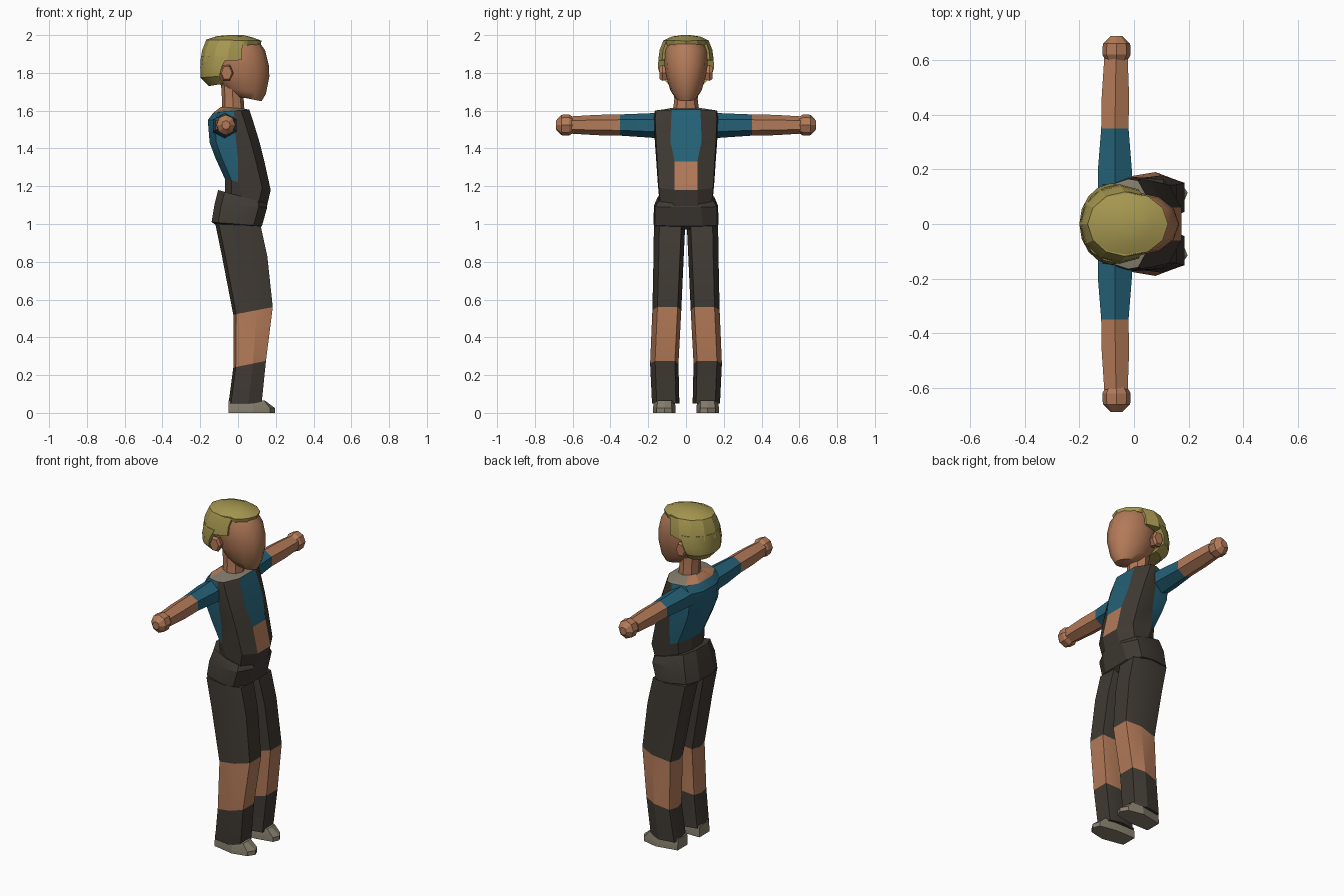
import bpy, bmesh, math

# Flat colours
COLORS = {
    "skin": (0.45, 0.195, 0.098), "teal": (0.018, 0.12, 0.185),
    "charcoal": (0.051, 0.042, 0.033), "hair_blond": (0.38, 0.31, 0.08),
    "stone_grey": (0.24, 0.21, 0.155)}
MATS = {}
for name, c in COLORS.items():
    MATS[name] = bpy.data.materials.new(name)
    MATS[name].diffuse_color = (*c, 1)
KEYS = list(COLORS)


def loft(name, rings, color, angle=28):
    """Skin closed rings; color is a name or a rule (band, side) -> name."""
    bm = bmesh.new()
    vs = [[bm.verts.new(p) for p in r] for r in rings]
    n = len(rings[0])
    pick = color if callable(color) else (lambda b, s: color)
    for b in range(len(rings) - 1):
        for s in range(n):
            t = (s + 1) % n
            f = bm.faces.new((vs[b][s], vs[b][t], vs[b + 1][t], vs[b + 1][s]))
            f.material_index = KEYS.index(pick(b, s))
    bm.faces.new(vs[0]).material_index = KEYS.index(pick(0, 0))
    bm.faces.new(vs[-1]).material_index = KEYS.index(pick(len(rings) - 2, 0))
    bmesh.ops.recalc_face_normals(bm, faces=bm.faces)
    me = bpy.data.meshes.new(name)
    bm.to_mesh(me)
    bm.free()
    for k in KEYS:
        me.materials.append(MATS[k])
    ob = bpy.data.objects.new(name, me)
    bpy.context.collection.objects.link(ob)
    bpy.ops.object.select_all(action='DESELECT')
    ob.select_set(True)
    bpy.context.view_layer.objects.active = ob
    bpy.ops.object.shade_smooth_by_angle(angle=math.radians(angle))
    return ob


def oval(back, front, hw, zb, zf, n=12, a0=0.0, a1=360.0):
    """Horizontal oval from x=back to x=front, tilted from zb to zf."""
    pts = []
    full = a1 - a0 >= 360
    for i in range(n):
        a = math.radians(a0 + (a1 - a0) * i / (n if full else n - 1))
        t = (1 + math.cos(a)) / 2
        pts.append((back + (front - back) * t, hw * math.sin(a), zb + (zf - zb) * t))
    return pts


# Torso: open vest over a shirt, bare midriff
def torso_ring(b, m, f, cw, hw, zb, zf):
    half = [(f, cw), (f - 0.045, hw * 0.96), (m, hw), (b + 0.035, hw * 0.85), (b, cw * 0.8)]
    pts = half + [(x, -y) for x, y in reversed(half)]
    return [(x, y, zb + (zf - zb) * (x - b) / (f - b)) for x, y in pts]


def torso_color(band, side):
    if band == 5:                                   # shoulder tops
        return "skin" if 3 <= side <= 5 else "stone_grey"
    if side == 9:                                   # front opening
        return ("charcoal", "skin", "teal", "teal", "teal")[band]
    if 2 <= side <= 6 and band > 0:                 # back of the shirt
        return "teal"
    return "charcoal"


loft("torso", [
    torso_ring(-0.07, 0.03, 0.15, 0.06, 0.14, 1.14, 1.08),
    torso_ring(-0.07, 0.0, 0.173, 0.06, 0.15, 1.24, 1.18),
    torso_ring(-0.12, 0.0, 0.14, 0.06, 0.158, 1.35, 1.33),
    torso_ring(-0.15, -0.01, 0.112, 0.083, 0.165, 1.43, 1.44),
    torso_ring(-0.16, -0.02, 0.075, 0.078, 0.17, 1.55, 1.56),
    torso_ring(-0.13, -0.02, 0.06, 0.075, 0.165, 1.59, 1.605),
    torso_ring(-0.09, -0.03, 0.035, 0.04, 0.07, 1.62, 1.61)], torso_color, 20)

# Pelvis
loft("hips", [
    torso_ring(-0.10, 0.0, 0.10, 0.04, 0.12, 0.985, 0.97),
    torso_ring(-0.14, 0.0, 0.127, 0.09, 0.172, 1.01, 0.99),
    torso_ring(-0.125, 0.0, 0.155, 0.08, 0.17, 1.10, 1.09),
    torso_ring(-0.105, 0.03, 0.15, 0.07, 0.15, 1.18, 1.11)], "charcoal", 20)

# Legs: x back, x front, y inner, y outer, z back, z front
LEG = [(-0.05, 0.125, 0.035, 0.18, 0.05, 0.05),
       (-0.025, 0.148, 0.04, 0.19, 0.24, 0.275),
       (-0.025, 0.184, 0.025, 0.178, 0.52, 0.56),
       (-0.085, 0.155, 0.012, 0.172, 0.83, 0.83),
       (-0.12, 0.12, 0.004, 0.17, 1.0, 0.99)]
SECTION = [(1, -0.75), (1, 0.65), (0.2, 1), (-0.85, 0.8), (-1, 0), (-0.85, -0.75), (0.1, -1)]
SHOE = [(-0.05, -0.05), (-0.05, 0.045), (0.08, 0.07), (0.17, 0.05),
        (0.196, 0.01), (0.18, -0.03), (0.08, -0.05)]

for s, tag in ((1, "left"), (-1, "right")):
    rings = []
    for b, f, yi, yo, zb, zf in LEG:
        rings.append([((b + f) / 2 + u * (f - b) / 2,
                       s * ((yi + yo) / 2 + v * (yo - yi) / 2),
                       zb + (zf - zb) * (u + 1) / 2) for u, v in SECTION])
    loft(tag + "_leg", rings,
         lambda b, i: ("charcoal", "skin", "charcoal", "charcoal")[b])

    # Shoe with sloping toe
    loft(tag + "_shoe", [
        [(x, s * (0.105 + y), 0) for x, y in SHOE],
        [(x, s * (0.105 + y), 0.025) for x, y in SHOE],
        [(min(x, 0.135 + 0.1 * (x - 0.135)), s * (0.105 + y * 0.9), 0.066) for x, y in SHOE]],
        "stone_grey", 20)

    # Arm: y, centre x, centre z, half width, half height
    ARM = [(0.10, -0.07, 1.52, 0.062, 0.07), (0.20, -0.07, 1.522, 0.062, 0.064),
           (0.35, -0.07, 1.524, 0.05, 0.056), (0.47, -0.068, 1.524, 0.05, 0.054),
           (0.605, -0.066, 1.524, 0.043, 0.046)]
    loft(tag + "_arm", [
        [(cx + w * math.sin(k * math.pi / 3) / 0.866, s * y, cz + h * math.cos(k * math.pi / 3))
         for k in range(6)] for y, cx, cz, w, h in ARM],
        lambda b, i: "teal" if b < 2 else "skin", 20)

    # Fist
    loft(tag + "_hand", [
        [(-0.064 + r * math.sin(k * math.pi / 4), s * y, 1.524 + r * 1.08 * math.cos(k * math.pi / 4))
         for k in range(8)] for y, r in ((0.595, 0.038), (0.62, 0.052), (0.66, 0.05), (0.688, 0.022))],
        "skin", 20)

    # Ear
    loft(tag + "_ear", [
        [(-0.06 + r * math.cos(k * math.pi / 3), s * y, 1.80 + 1.35 * r * math.sin(k * math.pi / 3))
         for k in range(6)] for y, r in ((0.08, 0.025), (0.125, 0.036), (0.14, 0.028))],
        "skin", 20)

# Neck and head
loft("neck", [oval(-0.085, 0.035, 0.07, 1.59, 1.59, 8),
              oval(-0.085, 0.03, 0.062, 1.66, 1.66, 8),
              oval(-0.09, 0.03, 0.065, 1.74, 1.74, 8)], "skin", 30)
loft("head", [oval(-0.03, 0.125, 0.055, 1.68, 1.65),
              oval(-0.08, 0.148, 0.082, 1.72, 1.69),
              oval(-0.12, 0.166, 0.105, 1.78, 1.78),
              oval(-0.13, 0.163, 0.115, 1.85, 1.84),
              oval(-0.13, 0.143, 0.112, 1.92, 1.92),
              oval(-0.11, 0.115, 0.095, 1.97, 1.96)], "skin", 50)

# Hair: crown, side locks, back
loft("hair_crown", [oval(-0.165, 0.118, 0.112, 1.95, 1.945),
                    oval(-0.17, 0.125, 0.118, 1.975, 1.97),
                    oval(-0.11, 0.07, 0.075, 1.995, 1.99),
                    oval(-0.05, 0.03, 0.02, 2.0, 2.0)], "hair_blond", 25)
loft("hair_sides", [oval(-0.20, 0.09, 0.146, 1.86, 1.87, 9, 60, 300),
                    oval(-0.19, 0.09, 0.14, 1.92, 1.92, 9, 60, 300),
                    oval(-0.168, 0.10, 0.118, 1.975, 1.975, 9, 60, 300)], "hair_blond", 25)
loft("hair_back", [oval(-0.155, 0.0, 0.095, 1.73, 1.755, 9, 88, 272),
                   oval(-0.198, 0.02, 0.135, 1.775, 1.79, 9, 95, 265),
                   oval(-0.20, 0.05, 0.15, 1.83, 1.83, 9, 95, 265),
                   oval(-0.195, 0.08, 0.144, 1.89, 1.89, 9, 90, 270)], "hair_blond", 25)
